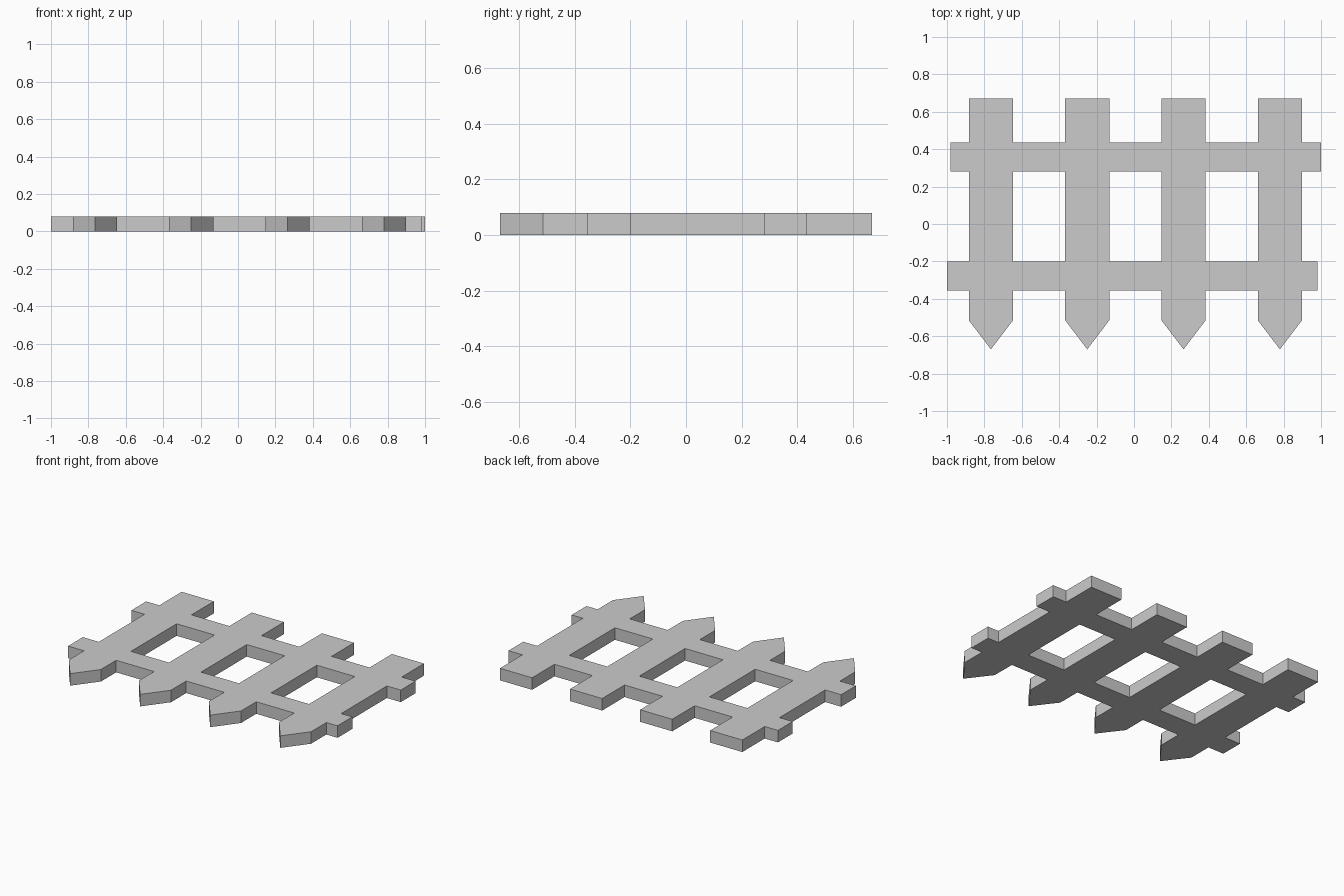
import bpy
import bmesh

if "Cube" in bpy.data.objects:
    bpy.data.objects.remove(bpy.data.objects["Cube"])

HEIGHT = 0.08
HALF_W = 0.118
PICKETS = [-0.765, -0.25, 0.265, 0.78]
Y_TIP, Y_SHOULDER, Y_END = -0.67, -0.515, 0.67
# Rails: y low, y high, x left end, x right end (slightly staggered)
RAILS = [(-0.355, -0.20, -1.0, 0.98), (0.28, 0.435, -0.98, 1.0)]

bm = bmesh.new()


def panel(points):
    bm.faces.new([bm.verts.new((x, y, 0)) for x, y in points])


def rect(x0, x1, y0, y1):
    panel([(x0, y0), (x1, y0), (x1, y1), (x0, y1)])


# Pickets: pointed end, then straight sections split where the rails cross
cuts = [RAILS[0][0], RAILS[0][1], RAILS[1][0], RAILS[1][1], Y_END]
for c in PICKETS:
    l, r = c - HALF_W, c + HALF_W
    panel([(c, Y_TIP), (r, Y_SHOULDER), (r, cuts[0]), (l, cuts[0]), (l, Y_SHOULDER)])
    for y0, y1 in zip(cuts, cuts[1:]):
        rect(l, r, y0, y1)

# Rails: spans between the pickets plus the overhanging ends
for y0, y1, left, right in RAILS:
    starts = [left] + [c + HALF_W for c in PICKETS]
    ends = [c - HALF_W for c in PICKETS] + [right]
    for x0, x1 in zip(starts, ends):
        rect(x0, x1, y0, y1)

# Weld the flat outline into one sheet and raise it to a solid slab
bmesh.ops.remove_doubles(bm, verts=bm.verts[:], dist=1e-4)
top = bmesh.ops.extrude_face_region(bm, geom=bm.faces[:], use_keep_orig=True)
bmesh.ops.translate(bm, vec=(0, 0, HEIGHT),
                    verts=[g for g in top["geom"] if isinstance(g, bmesh.types.BMVert)])
bmesh.ops.recalc_face_normals(bm, faces=bm.faces[:])

mesh = bpy.data.meshes.new("picket_fence")
bm.to_mesh(mesh)
bm.free()
bpy.context.collection.objects.link(bpy.data.objects.new("picket_fence", mesh))
